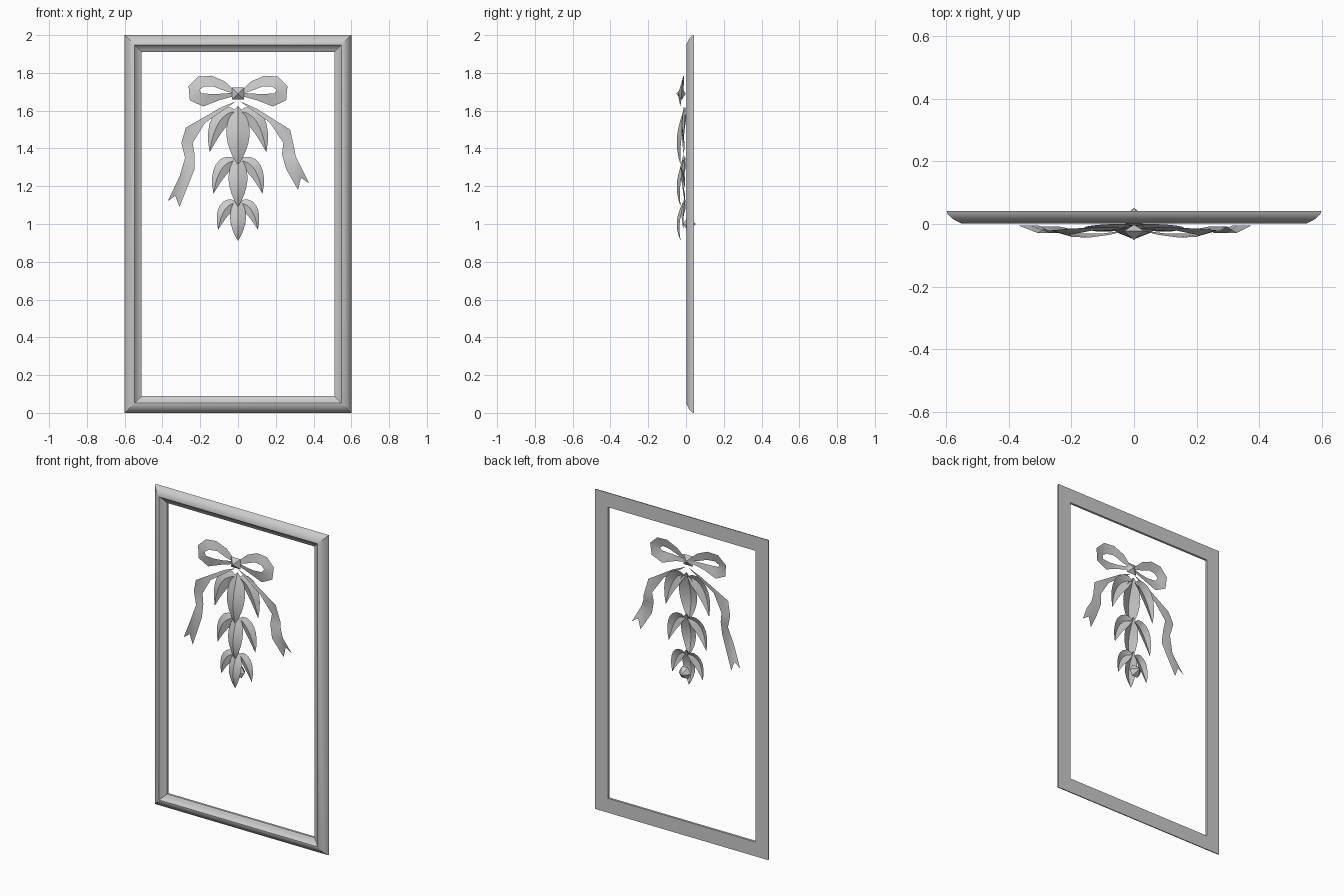
import bpy, bmesh, math
from mathutils import Vector

if "Cube" in bpy.data.objects:
    bpy.data.objects.remove(bpy.data.objects["Cube"])

plaster = bpy.data.materials.new("plaster grey")
plaster.diffuse_color = (0.6, 0.6, 0.6, 1)
plaster.use_nodes = True
plaster.node_tree.nodes["Principled BSDF"].inputs["Base Color"].default_value = plaster.diffuse_color


def make(name, rows, close_u=False, close_v=False, closed=False, angle=35):
    """Skin a grid of (x, y, z) rows into an object."""
    bm = bmesh.new()
    grid = [[bm.verts.new(p) for p in row] for row in rows]
    n, m = len(grid), len(grid[0])
    for i in range(n if close_u else n - 1):
        for j in range(m if close_v else m - 1):
            a, b = grid[i], grid[(i + 1) % n]
            k = (j + 1) % m
            bm.faces.new((a[j], a[k], b[k], b[j]))
    bmesh.ops.remove_doubles(bm, verts=bm.verts, dist=0.0005)
    bmesh.ops.recalc_face_normals(bm, faces=bm.faces)
    # open sheets face the viewer
    if not closed and sum(f.normal.y * f.calc_area() for f in bm.faces) > 0:
        bmesh.ops.reverse_faces(bm, faces=bm.faces)
    me = bpy.data.meshes.new(name)
    bm.to_mesh(me)
    bm.free()
    me.materials.append(plaster)
    me.polygons.foreach_set("use_smooth", [True] * len(me.polygons))
    me.set_sharp_from_angle(angle=math.radians(angle))
    ob = bpy.data.objects.new(name, me)
    bpy.context.collection.objects.link(ob)
    return ob


# Moulded frame: profile of (inset, depth) swept round the rectangle
profile = [(0, .042), (.004, .031), (.022, .015), (.048, .002), (.053, .002),
           (.062, .013), (.078, .021), (.09, .028), (.09, .042)]
rows = []
for sx, top in ((-1, 0), (1, 0), (1, 1), (-1, 1)):
    rows.append([(sx * (0.6 - d), y, 2 - d if top else d) for d, y in profile])
make("frame", rows, close_u=True, close_v=True, closed=True)

# Bow loops: outer and inner ribbon edges as (x, z, y)
outer = [(.01, 1.70, -.015), (.07, 1.755, -.01), (.14, 1.785, -.012),
         (.21, 1.78, -.015), (.262, 1.73, -.02), (.255, 1.655, -.025),
         (.185, 1.622, -.03), (.10, 1.655, -.03), (.01, 1.68, -.02)]
inner = [(.02, 1.69, -.015), (.07, 1.705, -.02), (.13, 1.728, -.02),
         (.18, 1.728, -.03), (.205, 1.71, -.035), (.195, 1.692, -.042),
         (.14, 1.688, -.043), (.08, 1.69, -.035), (.02, 1.695, -.02)]
for s, side in ((-1, "left"), (1, "right")):
    make("bow_loop_" + side, [[(s * x, y, z) for x, z, y in (a, b)]
                              for a, b in zip(outer, inner)])

# Ribbon tails: paired edges, last row notched
depth = [-.012, -.022, -.008, -.014, -.028, -.004]
tails = {
    "left": ([(-.085, 1.62), (-.276, 1.51), (-.30, 1.43), (-.28, 1.35), (-.31, 1.25), (-.372, 1.12)],
             [(-.01, 1.65), (-.175, 1.535), (-.24, 1.43), (-.23, 1.37), (-.23, 1.29), (-.31, 1.09)],
             (-.332, 1.15)),
    "right": ([(.10, 1.61), (.276, 1.50), (.298, 1.40), (.305, 1.36), (.33, 1.31), (.377, 1.215)],
              [(.01, 1.65), (.17, 1.535), (.24, 1.43), (.233, 1.37), (.255, 1.29), (.318, 1.18)],
              (.333, 1.245)),
}
for side, (a, b, notch) in tails.items():
    rows = []
    for i, y in enumerate(depth):
        mid = [(a[i][k] + b[i][k]) / 2 for k in (0, 1)]
        if i == len(depth) - 1:
            mid = notch
        rows.append([(p[0], y, p[1]) for p in (a[i], mid, b[i])])
    make("ribbon_tail_" + side, rows)


# Square faceted knot
def square(r, y, z):
    return [(sx * r, y, z + sz * r) for sx, sz in ((-1, -1), (1, -1), (1, 1), (-1, 1))]


make("bow_knot", [square(0, -.052, 1.69), square(.032, -.022, 1.69), square(0, -.002, 1.69)],
     close_v=True, closed=True, angle=20)


# Leaves: creased blades along a curved spine
def leaf(name, base, ctrl, tip, width, lift):
    rows = []
    n = 8
    p0, p1, p2 = (Vector(p) for p in (base, ctrl, tip))
    for i in range(n + 1):
        t = i / n
        p = p0 * (1 - t) ** 2 + p1 * 2 * t * (1 - t) + p2 * t * t
        d = ((p1 - p0) * (1 - t) + (p2 - p1) * t).normalized()
        w = width * math.sin(math.pi * t ** 0.85) ** 0.85 if 0 < i < n else 0
        y = -.004 - lift * math.sin(math.pi * t * 0.82)
        rows.append([(p.x + d.y * w * k, y + abs(k) * w * 0.4, p.y - d.x * w * k)
                     for k in (-1, -.5, 0, .5, 1)])
    make(name, rows, angle=30)


# (top z, tip z, centre width, side tip x, side tip z, side width)
clusters = [(1.625, 1.31, .062, .15, 1.38, .046),
            (1.365, 1.09, .050, .13, 1.16, .040),
            (1.14, .91, .042, .105, .97, .035)]
for i, (top, tip, w, sx, sz, sw) in enumerate(clusters, 1):
    leaf(f"centre_leaf_{i}", (0, top), (0, (top + tip) / 2), (0, tip), w, .045)
    for s, side in ((-1, "left"), (1, "right")):
        leaf(f"side_leaf_{side}_{i}", (s * .005, top - .03), (s * sx * .78, top - .025),
             (s * sx, sz), sw, .02)

# Small bud behind the lowest leaves
def ring(r, y):
    return [(r * math.cos(a), y, 1.0 + r * math.sin(a))
            for a in (math.tau * k / 6 for k in range(6))]


make("bud", [ring(0, -.015), ring(.04, .008), ring(.028, .028), ring(0, .052)],
     close_v=True, closed=True, angle=20)
